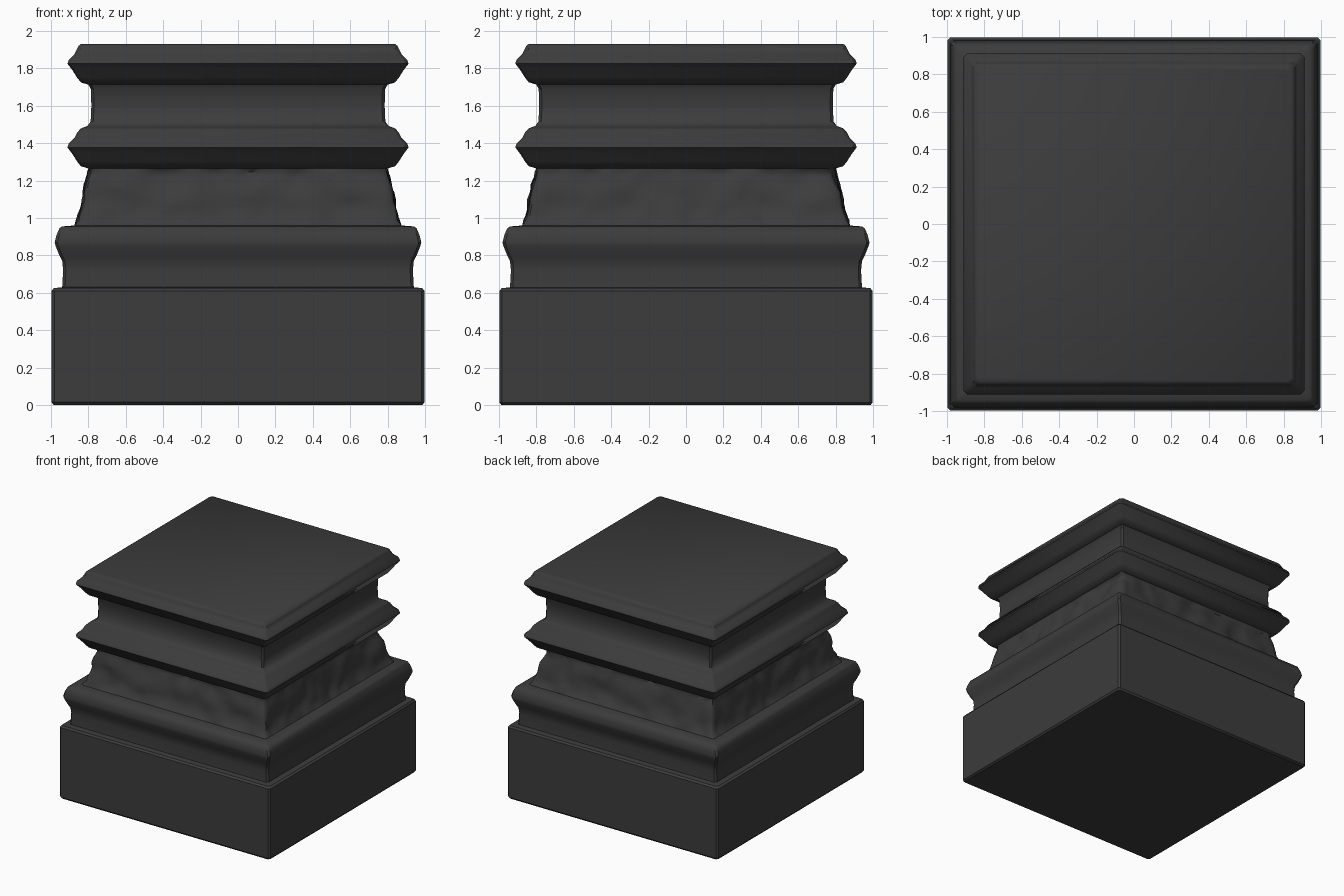
import bpy, bmesh, math
from mathutils import Vector, noise

if "Cube" in bpy.data.objects:
    bpy.data.objects.remove(bpy.data.objects["Cube"])

stone = bpy.data.materials.new("dark_stone")
stone.diffuse_color = (0.045, 0.045, 0.045, 1)
stone.use_nodes = True
stone.node_tree.nodes["Principled BSDF"].inputs["Base Color"].default_value = stone.diffuse_color


def ring_points(r, cut, n):
    """Square outline of half-width r, corners clipped by cut, n spans per side."""
    pts = []
    for k in range(4):
        a = k * math.pi / 2
        c, s = round(math.cos(a)), round(math.sin(a))
        for i in range(n + 1):
            x, y = -(r - cut) + 2 * (r - cut) * i / n, -r
            pts.append((c * x - s * y, s * x + c * y))
    return pts


def square_loft(name, profile, cut=0.015, n=1, relief=0.0,
                cap_bottom=False, cap_top=False, angle=35):
    """Sweep a (half-width, z) profile around a square; optional carved relief."""
    bm = bmesh.new()
    rings = []
    for j, (r, z) in enumerate(profile):
        inner = 0 < j < len(profile) - 1
        ring = []
        for x, y in ring_points(r, cut, n):
            p = Vector((x, y, z))
            if relief and inner:
                d = noise.noise(p * Vector((6, 6, 7))) + 0.5 * noise.noise(p * 13)
                p += Vector((x, y, 0)) * relief * d
            ring.append(bm.verts.new(p))
        rings.append(ring)
    m = len(rings[0])
    for a, b in zip(rings, rings[1:]):
        for i in range(m):
            k = (i + 1) % m
            bm.faces.new((a[i], a[k], b[k], b[i]))
    if cap_bottom:
        bm.faces.new(rings[0][::-1])
    if cap_top:
        bm.faces.new(rings[-1])
    me = bpy.data.meshes.new(name)
    bm.to_mesh(me)
    bm.free()
    me.materials.append(stone)
    ob = bpy.data.objects.new(name, me)
    bpy.context.collection.objects.link(ob)
    bpy.ops.object.select_all(action='DESELECT')
    ob.select_set(True)
    bpy.context.view_layer.objects.active = ob
    bpy.ops.object.shade_smooth_by_angle(angle=math.radians(angle))
    return ob


# Plain block at the bottom, with softened edges
square_loft("plinth", [(0.985, 0.0), (0.997, 0.015), (0.997, 0.61),
                       (0.985, 0.625), (0.94, 0.63)], cap_bottom=True)

# Upright band and rounded moulding above the plinth
square_loft("lower_moulding", [
    (0.94, 0.63), (0.935, 0.72), (0.94, 0.77), (0.955, 0.80), (0.975, 0.85),
    (0.98, 0.87), (0.97, 0.91), (0.955, 0.945), (0.94, 0.955), (0.875, 0.96)])

# Sloped frieze with worn carving
frieze = [(0.875, 0.96), (0.855, 0.99), (0.842, 1.025), (0.835, 1.06),
          (0.83, 1.10), (0.822, 1.14), (0.81, 1.18), (0.797, 1.22),
          (0.793, 1.245), (0.80, 1.265)]
square_loft("carved_frieze", frieze, n=44, relief=0.028, angle=50)


# Two matching roll mouldings, given by height of the widest line
def roll(z):
    return [(0.80, z - 0.112), (0.84, z - 0.10), (0.86, z - 0.075),
            (0.885, z - 0.035), (0.912, z), (0.905, z + 0.02),
            (0.875, z + 0.05), (0.86, z + 0.08), (0.84, z + 0.102)]


square_loft("middle_moulding", roll(1.377), cut=0.02)
square_loft("neck", [(0.84, 1.479), (0.805, 1.492), (0.788, 1.515), (0.784, 1.60),
                     (0.787, 1.69), (0.80, 1.713)])
square_loft("top_moulding", roll(1.825)[:-1] + [(0.853, 1.92), (0.84, 1.93)],
            cut=0.02, cap_top=True)
